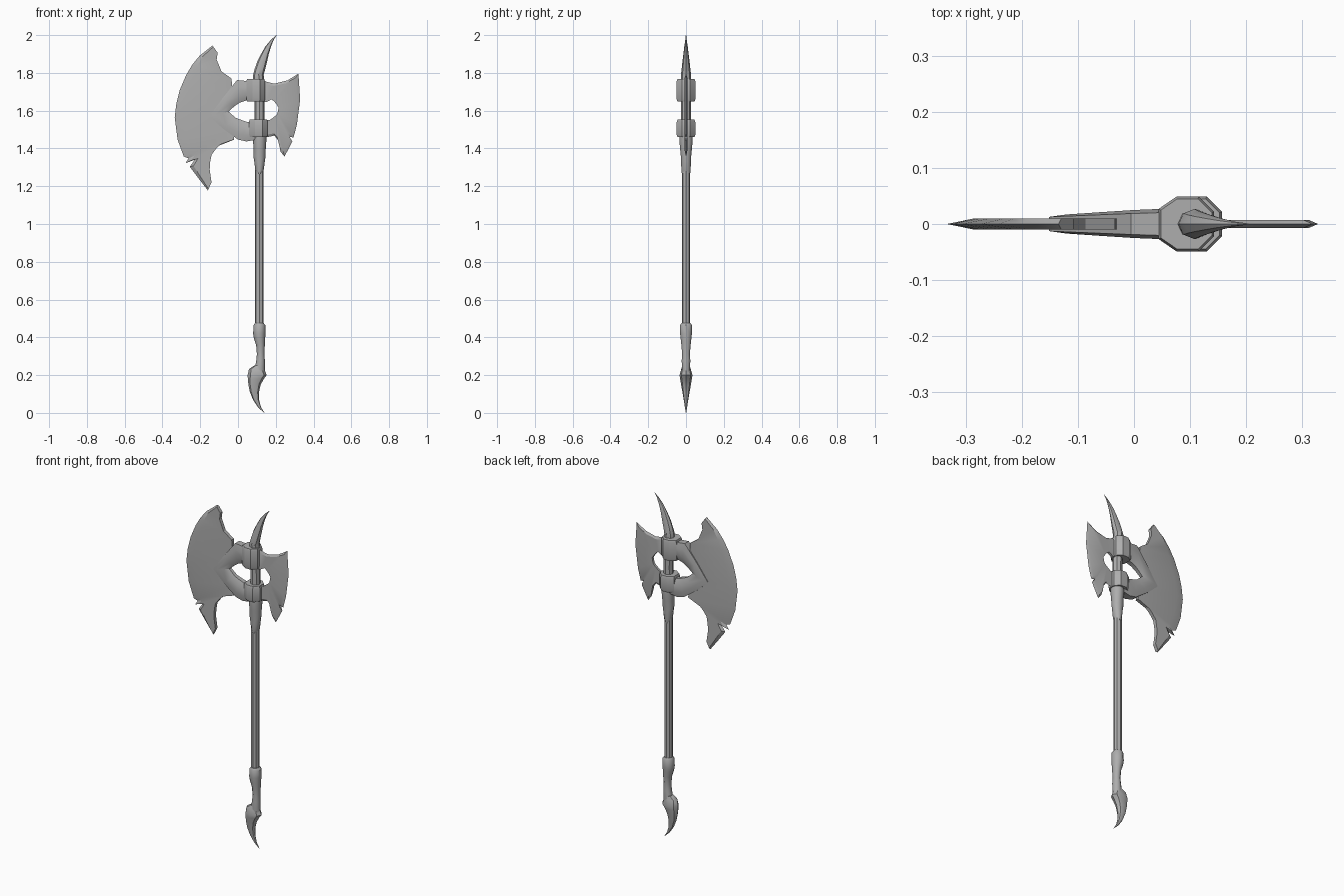
import bpy, bmesh, math

steel = bpy.data.materials.new("grey steel")
steel.diffuse_color = (0.42, 0.42, 0.42, 1)


def loft(name, rings, angle=32):
    """Skin a list of equal-length closed rings and cap both ends."""
    bm = bmesh.new()
    rows = [[bm.verts.new(p) for p in r] for r in rings]
    n = len(rows[0])
    for a, b in zip(rows, rows[1:]):
        for i in range(n):
            j = (i + 1) % n
            bm.faces.new((a[i], a[j], b[j], b[i]))
    bm.faces.new(rows[0][::-1])
    bm.faces.new(rows[-1])
    bmesh.ops.recalc_face_normals(bm, faces=bm.faces)
    me = bpy.data.meshes.new(name)
    bm.to_mesh(me)
    bm.free()
    me.materials.append(steel)
    me.shade_smooth()
    me.set_sharp_from_angle(angle=math.radians(angle))
    ob = bpy.data.objects.new(name, me)
    bpy.context.collection.objects.link(ob)
    return ob


def turned(name, rows, sides=10, angle=40):
    """Rows of (z, x_left, x_right, half_depth) make elliptical rings."""
    rings = []
    for z, x0, x1, ry in rows:
        c, rx = (x0 + x1) / 2, (x1 - x0) / 2
        rings.append([(c + rx * math.cos(2 * math.pi * i / sides),
                       ry * math.sin(2 * math.pi * i / sides), z)
                      for i in range(sides)])
    return loft(name, rings, angle)


def blade(name, pairs, thick, bevel):
    """Pairs of (inner x, z, edge x, z): flat body with a ground cutting edge."""
    rings = []
    for xi, zi, xo, zo in pairs:
        xb, zb = xi + (xo - xi) * bevel, zi + (zo - zi) * bevel
        rings.append([(xi, -thick, zi), (xb, -thick, zb), (xo, 0, zo),
                      (xb, thick, zb), (xi, thick, zi)])
    return loft(name, rings, 25)


# Large crescent blade with a chipped lower edge
blade("large_blade", [
    (-.108, 1.907, -.135, 1.945), (-.113, 1.87, -.204, 1.89),
    (-.087, 1.807, -.242, 1.843), (-.034, 1.77, -.274, 1.79),
    (-.03, 1.70, -.308, 1.71), (-.045, 1.64, -.326, 1.64),
    (-.06, 1.595, -.335, 1.565), (-.03, 1.51, -.32, 1.447),
    (-.02, 1.447, -.287, 1.357), (-.087, 1.426, -.262, 1.348),
    (-.115, 1.40, -.278, 1.322), (-.14, 1.367, -.228, 1.342),
    (-.147, 1.33, -.255, 1.303), (-.15, 1.288, -.21, 1.243),
    (-.14, 1.22, -.16, 1.178)], .010, .82)

# Small rear blade curving around its opening
blade("small_blade", [
    (.12, 1.645, .12, 1.765), (.15, 1.645, .155, 1.752),
    (.177, 1.66, .193, 1.743), (.19, 1.65, .262, 1.76),
    (.203, 1.635, .32, 1.796), (.215, 1.615, .329, 1.66),
    (.21, 1.59, .312, 1.527), (.208, 1.585, .294, 1.458),
    (.205, 1.58, .267, 1.463), (.202, 1.577, .288, 1.437),
    (.197, 1.572, .246, 1.357), (.19, 1.567, .225, 1.383),
    (.182, 1.56, .217, 1.437), (.167, 1.55, .193, 1.468),
    (.13, 1.55, .13, 1.455)], .007, .86)

# Raised chevron bracket framing the front opening
arms = [(.09, 1.757, .09, 1.66, .030), (.045, 1.757, .05, 1.656, .027),
        (-.005, 1.762, .01, 1.643, .025), (-.08, 1.668, -.022, 1.621, .021),
        (-.152, 1.57, -.05, 1.595, .017), (-.08, 1.505, -.012, 1.562, .021),
        (0, 1.447, .02, 1.55, .025), (.045, 1.437, .05, 1.54, .027),
        (.09, 1.445, .09, 1.535, .030)]
rings = []
for xo, zo, xi, zi, t in arms:
    half = [(xo, .75 * t, zo),
            (xo + .3 * (xi - xo), t, zo + .3 * (zi - zo)),
            (xo + .7 * (xi - xo), t, zo + .7 * (zi - zo)),
            (xi, .5 * t, zi)]
    rings.append(half + [(x, -y, z) for x, y, z in reversed(half)])
loft("chevron_bracket", rings, 35)

# Faceted collars clamping the head to the shaft
half = [(.058, .027), (.09, .049), (.13, .049), (.157, .022)]
section = half + [(x, -y) for x, y in reversed(half)]
for name, dx, z0, z1 in (("upper_collar", -.014, 1.648, 1.768),
                         ("lower_collar", 0, 1.46, 1.553)):
    loft(name, [[(.108 + dx + (x - .108) * s, y * s, z) for x, y in section]
                for z, s in ((z0, .92), (z0 + .012, 1),
                             (z1 - .012, 1), (z1, .92))], 30)

# Shaft core through the head, then the long shaft
turned("head_core", [(1.44, .085, .143, .028), (1.60, .088, .14, .027),
                     (1.785, .084, .136, .027)], 8)
turned("shaft", [(.44, .09, .135, .022), (.62, .09, .135, .022),
                 (1.30, .09, .135, .022)], 8)

# Flared socket beneath the head
turned("shaft_socket", [(1.265, .098, .128, .023), (1.285, .092, .136, .026),
                        (1.33, .086, .142, .027), (1.36, .081, .146, .029),
                        (1.40, .083, .147, .033), (1.44, .079, .15, .037),
                        (1.465, .08, .15, .036)])

# Curved top spike
turned("top_spike", [(1.765, .078, .138, .026), (1.79, .08, .136, .027),
                     (1.82, .088, .144, .023), (1.86, .102, .154, .019),
                     (1.90, .122, .163, .014), (1.94, .145, .175, .009),
                     (1.975, .174, .189, .004), (2.0, .203, .205, .001)], 8)

# Lumpy lower grip
turned("lower_grip", [(.475, .09, .136, .026), (.465, .083, .145, .033),
                      (.42, .08, .145, .033), (.395, .084, .144, .03),
                      (.36, .096, .142, .026), (.31, .1, .14, .021),
                      (.28, .097, .142, .024), (.24, .09, .142, .023),
                      (.21, .085, .142, .023)])

# Claw-shaped pommel
turned("pommel_claw", [(.25, .085, .137, .02), (.232, .058, .139, .025),
                       (.20, .051, .152, .034), (.18, .052, .137, .031),
                       (.15, .055, .12, .026), (.11, .063, .111, .019),
                       (.07, .079, .111, .012), (.03, .106, .122, .006),
                       (0, .138, .14, .001)], 8)
